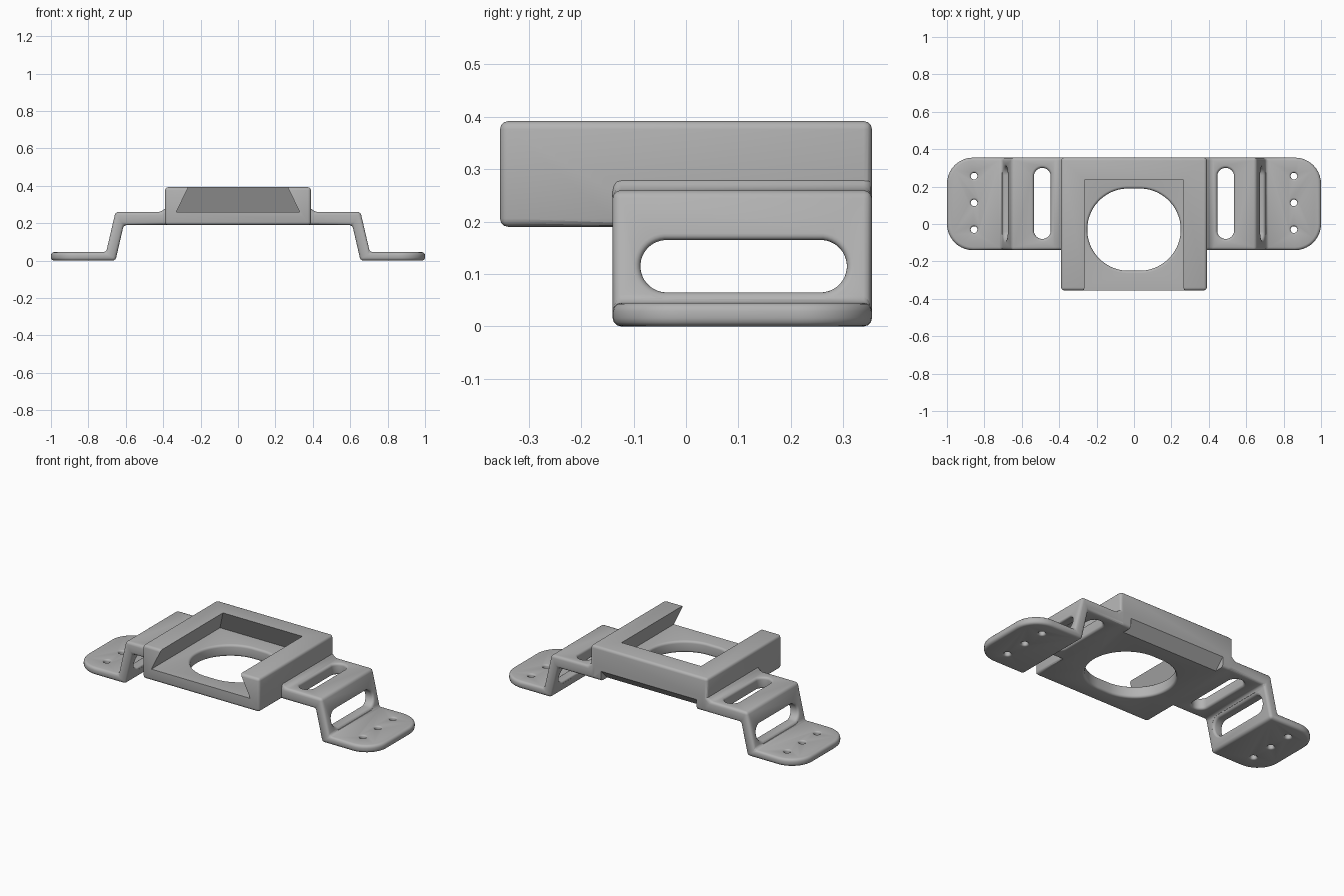
import bpy, bmesh, math

if "Cube" in bpy.data.objects:
    bpy.data.objects.remove(bpy.data.objects["Cube"], do_unlink=True)

grey = bpy.data.materials.new("mid_grey")
grey.use_nodes = True
grey.diffuse_color = (0.45, 0.45, 0.45, 1)
grey.node_tree.nodes["Principled BSDF"].inputs["Base Color"].default_value = grey.diffuse_color


def make(name, bm):
    bmesh.ops.recalc_face_normals(bm, faces=bm.faces)
    mesh = bpy.data.meshes.new(name)
    bm.to_mesh(mesh)
    bm.free()
    mesh.materials.append(grey)
    obj = bpy.data.objects.new(name, mesh)
    bpy.context.collection.objects.link(obj)
    return obj


def loft(name, rings):
    """Skin a stack of matching rings and cap both ends."""
    bm = bmesh.new()
    loops = [[bm.verts.new(p) for p in ring] for ring in rings]
    n = len(loops[0])
    for a, b in zip(loops, loops[1:]):
        for i in range(n):
            j = (i + 1) % n
            bm.faces.new((a[i], a[j], b[j], b[i]))
    bm.faces.new(loops[0][::-1])
    bm.faces.new(loops[-1])
    return make(name, bm)


def apply(obj, kind, **settings):
    mod = obj.modifiers.new(kind.title(), kind)
    for key, value in settings.items():
        setattr(mod, key, value)
    bpy.context.view_layer.objects.active = obj
    bpy.ops.object.modifier_apply(modifier=mod.name)


def combine(obj, other, operation="DIFFERENCE"):
    apply(obj, "BOOLEAN", object=other, operation=operation, solver="EXACT")
    bpy.data.objects.remove(other, do_unlink=True)


def round_edges(obj, width):
    apply(obj, "BEVEL", width=width, segments=3, limit_method="ANGLE",
          angle_limit=math.radians(30))


def slot(place, low, high, half_u, half_v, flare, steps=10):
    """Stadium cutter with rounded rims; place maps (u, v, depth) to space."""
    radius = min(half_u, half_v)
    curve = [(flare * (1 - math.cos(t)), flare * (1 - math.sin(t)))
             for t in (math.pi / 8 * k for k in range(5))]
    levels = [(low - 0.01, flare)] + [(low + d, g) for d, g in curve]
    levels += [(high - d, g) for d, g in reversed(curve)] + [(high + 0.01, flare)]
    rings = []
    for depth, grow in levels:
        ring = []
        for quarter, (su, sv) in enumerate([(1, 1), (-1, 1), (-1, -1), (1, -1)]):
            for k in range(steps):
                a = math.pi / 2 * (quarter + (k + 0.5) / steps)
                ring.append(place(su * (half_u - radius) + (radius + grow) * math.cos(a),
                                  sv * (half_v - radius) + (radius + grow) * math.sin(a),
                                  depth))
        rings.append(ring)
    return loft("cutter", rings)


BACK, FRONT, ARM_FRONT = 0.355, -0.355, -0.14
SLOPE = 0.05 / 0.215          # outward lean of the legs
SLOT_Y = 0.11

# Stepped arm: bridge, leaning leg and foot in one profile
profile = [(0.345, 0.285), (0.385, 0.285), (0.41, 0.26), (0.655, 0.26),
           (0.705, 0.045), (1, 0.045), (1, 0), (0.655, 0), (0.611, 0.19), (0.345, 0.19)]
arm = loft("right_arm", [[(x, y, z) for x, z in profile] for y in (ARM_FRONT, BACK)])

# Large rounded corners on the foot
bm = bmesh.new()
bm.from_mesh(arm.data)
corners = [e for e in bm.edges if all(v.co.x > 0.99 for v in e.verts)
           and abs(e.verts[0].co.y - e.verts[1].co.y) < 0.001]
bmesh.ops.bevel(bm, geom=corners, offset=0.14, segments=10, profile=0.5, affect="EDGES")
bm.to_mesh(arm.data)
bm.free()
round_edges(arm, 0.016)

# Bridge slot, leg slot and three screw holes
combine(arm, slot(lambda u, v, d: (0.49 + u, SLOT_Y + v, d), 0.19, 0.26, 0.045, 0.19, 0.014))
combine(arm, slot(lambda u, v, d: (d + (0.26 - 0.115 - v) * SLOPE, SLOT_Y + u, 0.115 + v),
                  0.595, 0.655, 0.197, 0.05, 0.013))
for y in (-0.03, 0.113, 0.256):
    combine(arm, slot(lambda u, v, d: (0.855 + u, y + v, d), 0, 0.045, 0.018, 0.018, 0.01, 6))

other_arm = arm.copy()
other_arm.data = arm.data.copy()
bpy.context.collection.objects.link(other_arm)
for v in other_arm.data.vertices:
    v.co.x = -v.co.x
other_arm.data.flip_normals()

# Central holder block, joined to both arms
outline = [(-0.39, FRONT), (0.39, FRONT), (0.39, BACK), (-0.39, BACK)]
body = loft("mounting_bracket", [[(x, y, z) for x, y in outline] for z in (0.19, 0.392)])
round_edges(body, 0.016)
combine(body, arm, "UNION")
combine(body, other_arm, "UNION")

# Dovetail pocket, open at the front
pocket = []
for z in (0.26, 0.45):
    lean = (z - 0.26) * 0.49
    pocket.append([(-0.33 + lean, -0.5, z), (0.33 - lean, -0.5, z),
                   (0.33 - lean, 0.3 - lean, z), (-0.33 + lean, 0.3 - lean, z)])
combine(body, loft("cutter", pocket))

# Round opening in the pocket floor
combine(body, slot(lambda u, v, d: (u, v - 0.03, d), 0.19, 0.26, 0.25, 0.22, 0.014, 16))

# Sloped relief under the back edge
wedge = [(BACK + 0.02, 0.27), (BACK + 0.02, 0.17), (0.275, 0.17)]
combine(body, loft("cutter", [[(x, y, z) for y, z in wedge] for x in (-0.32, 0.32)]))

bpy.ops.object.select_all(action="DESELECT")
body.select_set(True)
bpy.context.view_layer.objects.active = body
bpy.ops.object.shade_smooth_by_angle(angle=math.radians(32))
